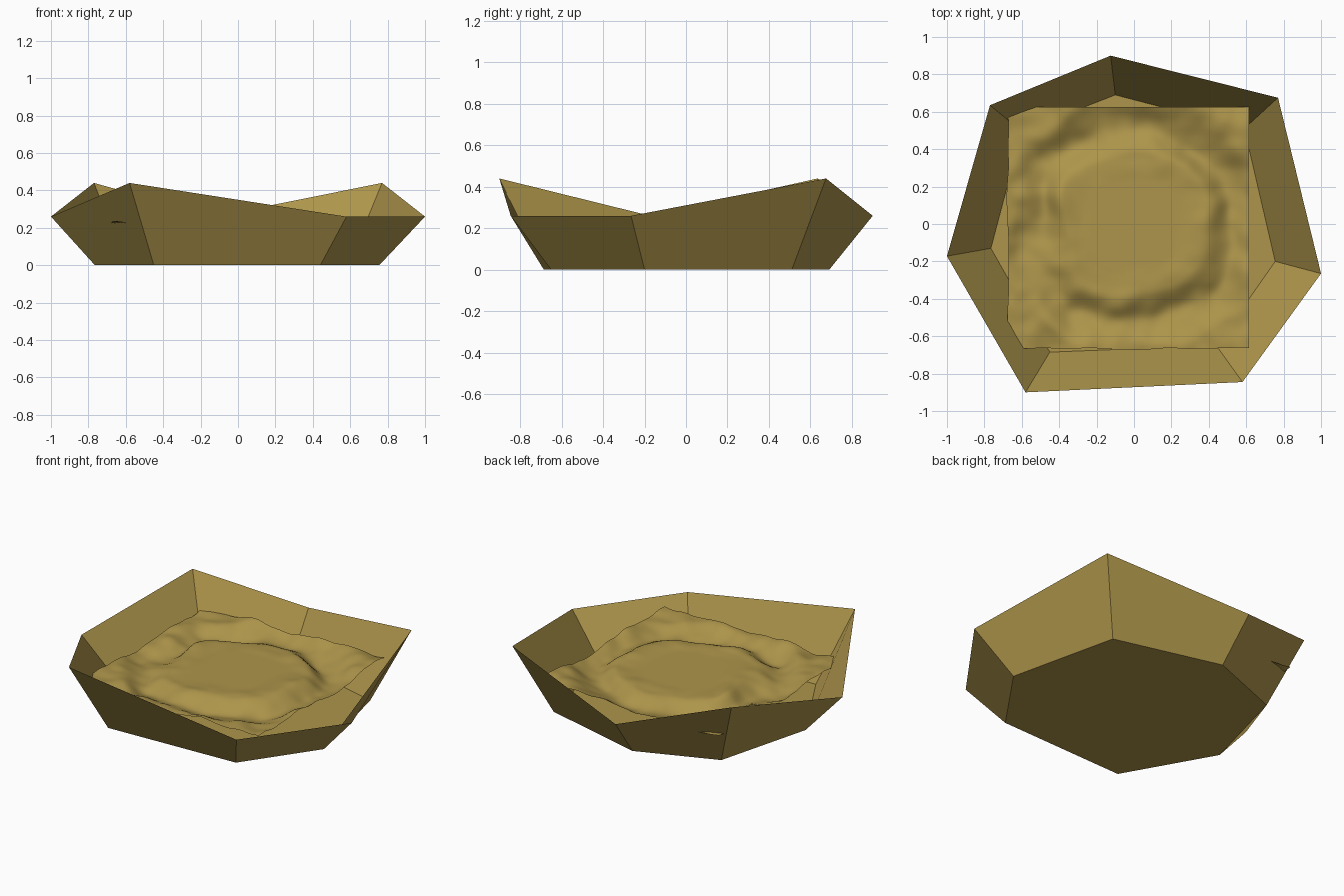
import bpy, bmesh
from mathutils import Vector, noise

if "Cube" in bpy.data.objects:
    bpy.data.objects.remove(bpy.data.objects["Cube"])

mat = bpy.data.materials.new("ochre")
mat.diffuse_color = (0.42, 0.30, 0.07, 1)
mat.use_nodes = True
mat.node_tree.nodes["Principled BSDF"].inputs["Base Color"].default_value = mat.diffuse_color


def finish(bm, name, smooth=False):
    mesh = bpy.data.meshes.new(name)
    for f in bm.faces:
        f.smooth = smooth
    bm.to_mesh(mesh)
    bm.free()
    mesh.materials.append(mat)
    obj = bpy.data.objects.new(name, mesh)
    bpy.context.collection.objects.link(obj)
    return obj


# Thin seven-sided bowl: floor polygon and flared rim with uneven heights
rim = [(-0.58, -0.90, 0.44), (0.58, -0.845, 0.26), (1.0, -0.265, 0.26),
       (0.77, 0.675, 0.44), (-0.125, 0.90, 0.26), (-0.77, 0.635, 0.44),
       (-1.0, -0.172, 0.26)]
base = [(-0.45, -0.685), (0.44, -0.65), (0.755, -0.20), (0.59, 0.51),
        (-0.10, 0.69), (-0.60, 0.495), (-0.765, -0.13)]
bm = bmesh.new()
top = [bm.verts.new(p) for p in rim]
low = [bm.verts.new((x, y, 0)) for x, y in base]
bm.faces.new(low)
for i in range(7):
    j = (i + 1) % 7
    bm.faces.new((low[i], low[j], top[j], top[i]))
bmesh.ops.recalc_face_normals(bm, faces=bm.faces)
finish(bm, "bowl")

# Radial height profile of the filling: raised flat middle, dip, outer rise
profile = [(0.0, 0.232), (0.22, 0.232), (0.36, 0.238), (0.50, 0.172),
           (0.66, 0.222), (1.2, 0.225)]


def height(r):
    for (r0, h0), (r1, h1) in zip(profile, profile[1:]):
        if r <= r1:
            t = (r - r0) / (r1 - r0)
            return h0 + (h1 - h0) * t * t * (3 - 2 * t)
    return profile[-1][1]


# Square rippled sheet of filling lying inside the bowl
bm = bmesh.new()
bmesh.ops.create_grid(bm, x_segments=72, y_segments=72, size=0.643)
for v in bm.verts:
    x, y = v.co.x - 0.027, v.co.y - 0.018
    p = Vector((x, y, 0.3))
    r = (abs(x) ** 3 + abs(y) ** 3) ** (1 / 3)
    warp = r + 0.09 * noise.noise(p * 3.5)
    rough = min(1.0, max(0.0, (r - 0.24) / 0.2))
    z = height(warp) + rough * (0.028 * noise.noise(p * 4.5 + Vector((3, 1, 0)))
                                + 0.012 * noise.noise(p * 10))
    z += 0.015 * max(0, x + y) * rough
    # gentle sideways wobble of the left and front edges
    x -= 0.02 * rough * abs(noise.noise(Vector((y * 3, 5.2, 0)))) * (x < -0.3)
    y -= 0.025 * rough * abs(noise.noise(Vector((x * 3, 1.7, 0)))) * (y < -0.3)
    v.co = (x, y, z)
finish(bm, "filling", smooth=True)
